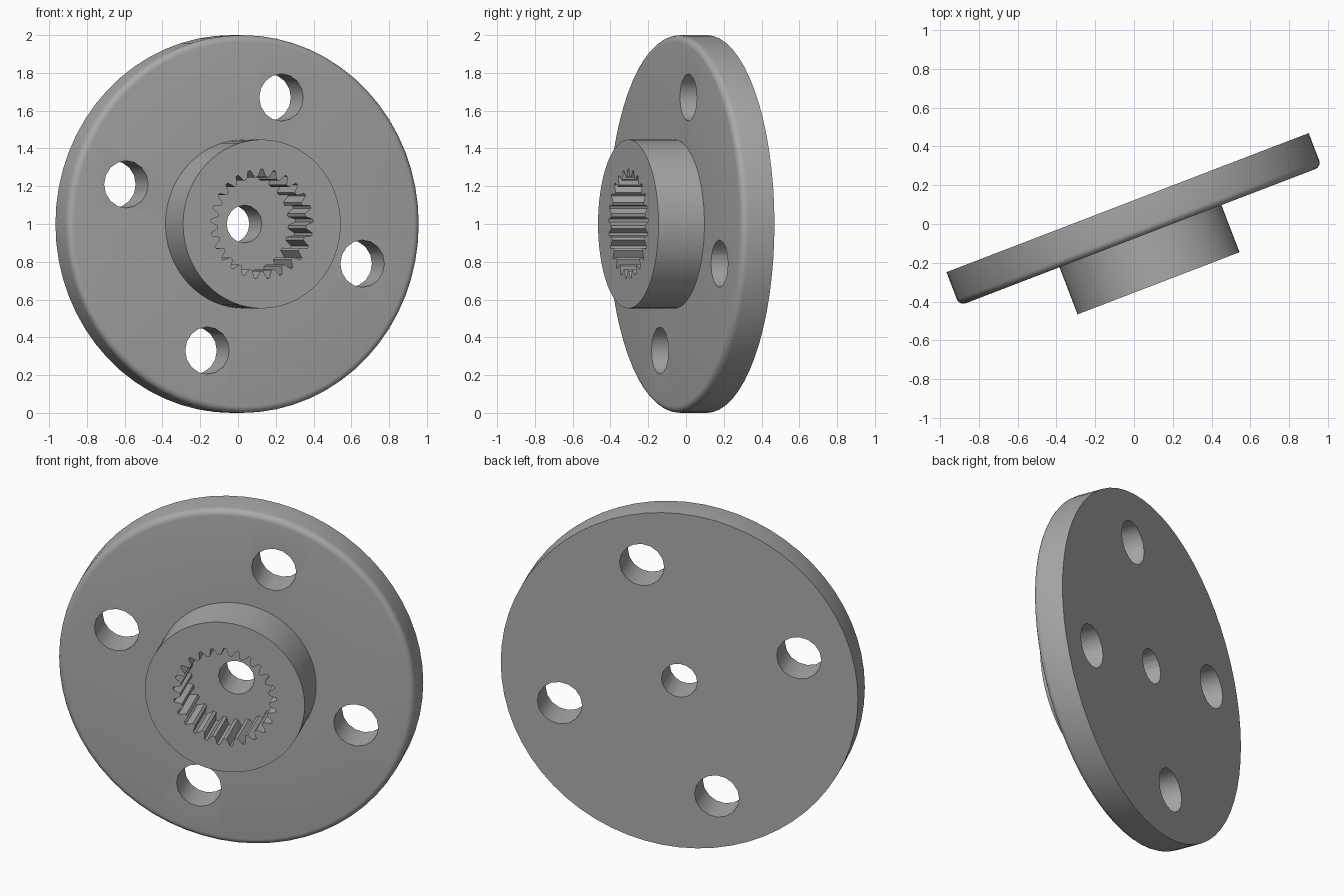
import bpy, bmesh
from math import sin, cos, pi, radians
from mathutils import Matrix, Vector

cube = bpy.data.objects.get("Cube")
if cube:
    bpy.data.objects.remove(cube, do_unlink=True)

DISC_T, TOTAL_T = 0.185, 0.445
DISC_R, HUB_R = 1.0, 0.447
SOCKET_TIP, SOCKET_ROOT, TEETH = 0.29, 0.25, 25
HOLE_R, HOLE_RING, CENTRE_R = 0.125, 0.702, 0.1

grey = bpy.data.materials.new("plain grey")
grey.use_nodes = True
colour = (0.4, 0.4, 0.4, 1)
grey.diffuse_color = colour
grey.node_tree.nodes["Principled BSDF"].inputs["Base Color"].default_value = colour


def finish(name, bm):
    bmesh.ops.recalc_face_normals(bm, faces=bm.faces)
    mesh = bpy.data.meshes.new(name)
    bm.to_mesh(mesh)
    bm.free()
    mesh.materials.append(grey)
    obj = bpy.data.objects.new(name, mesh)
    bpy.context.collection.objects.link(obj)
    return obj


def circle(r, n, centre=(0, 0)):
    return [(centre[0] + r * cos(2 * pi * i / n), centre[1] + r * sin(2 * pi * i / n))
            for i in range(n)]


def prism(name, outline, z0, z1):
    bm = bmesh.new()
    face = bm.faces.new([bm.verts.new((x, y, z0)) for x, y in outline])
    top = bmesh.ops.extrude_face_region(bm, geom=[face])["geom"]
    bmesh.ops.translate(bm, vec=(0, 0, z1 - z0),
                        verts=[v for v in top if isinstance(v, bmesh.types.BMVert)])
    return finish(name, bm)


def lathe(name, profile, steps):
    bm = bmesh.new()
    verts = [bm.verts.new((r, 0, z)) for r, z in profile]
    edges = [bm.edges.new(pair) for pair in zip(verts, verts[1:])]
    bmesh.ops.spin(bm, geom=verts + edges, axis=(0, 0, 1), cent=(0, 0, 0),
                   angle=2 * pi, steps=steps, use_merge=True)
    bmesh.ops.remove_doubles(bm, verts=bm.verts, dist=1e-5)
    return finish(name, bm)


# Disc with a rounded front rim, stepping up to the hub
round_r = 0.035
rim = [(DISC_R - round_r + round_r * cos(a), DISC_T - round_r + round_r * sin(a))
       for a in (i * pi / 10 for i in range(6))]
horn = lathe("round_flange", [(0, 0), (DISC_R, 0)] + rim +
             [(HUB_R, DISC_T), (HUB_R, TOTAL_T), (0, TOTAL_T)], 64)

# Toothed socket: narrow flat tips and roots
socket = []
for i in range(TEETH):
    for r, part in ((SOCKET_ROOT, -0.36), (SOCKET_TIP, -0.1),
                    (SOCKET_TIP, 0.1), (SOCKET_ROOT, 0.36)):
        a = pi / 2 + 2 * pi * (i + part) / TEETH
        socket.append((r * cos(a), r * sin(a)))
cutters = [prism("socket_cutter", socket, DISC_T, TOTAL_T + 0.1),
           prism("centre_hole_cutter", circle(CENTRE_R, 16), -0.1, DISC_T + 0.1)]

# Four mounting holes
for k in range(4):
    a = radians(72.6 + 90 * k)
    centre = (HOLE_RING * cos(a), HOLE_RING * sin(a))
    cutters.append(prism("mounting_hole_cutter", circle(HOLE_R, 16, centre),
                         -0.1, DISC_T + 0.1))

bpy.ops.object.select_all(action="DESELECT")
horn.select_set(True)
bpy.context.view_layer.objects.active = horn
for cutter in cutters:
    mod = horn.modifiers.new("cut", "BOOLEAN")
    mod.operation, mod.solver, mod.object = "DIFFERENCE", "EXACT", cutter
    bpy.ops.object.modifier_apply(modifier=mod.name)
    bpy.data.objects.remove(cutter, do_unlink=True)

bpy.ops.object.shade_smooth_by_angle(angle=radians(30))

# Stand the flange on its rim, turned toward its left
turn = Matrix.Rotation(radians(21), 4, "Z") @ Matrix.Rotation(pi / 2, 4, "X")
horn.data.transform(Matrix.Translation(Vector((-0.033, 0.11, 1))) @ turn)
